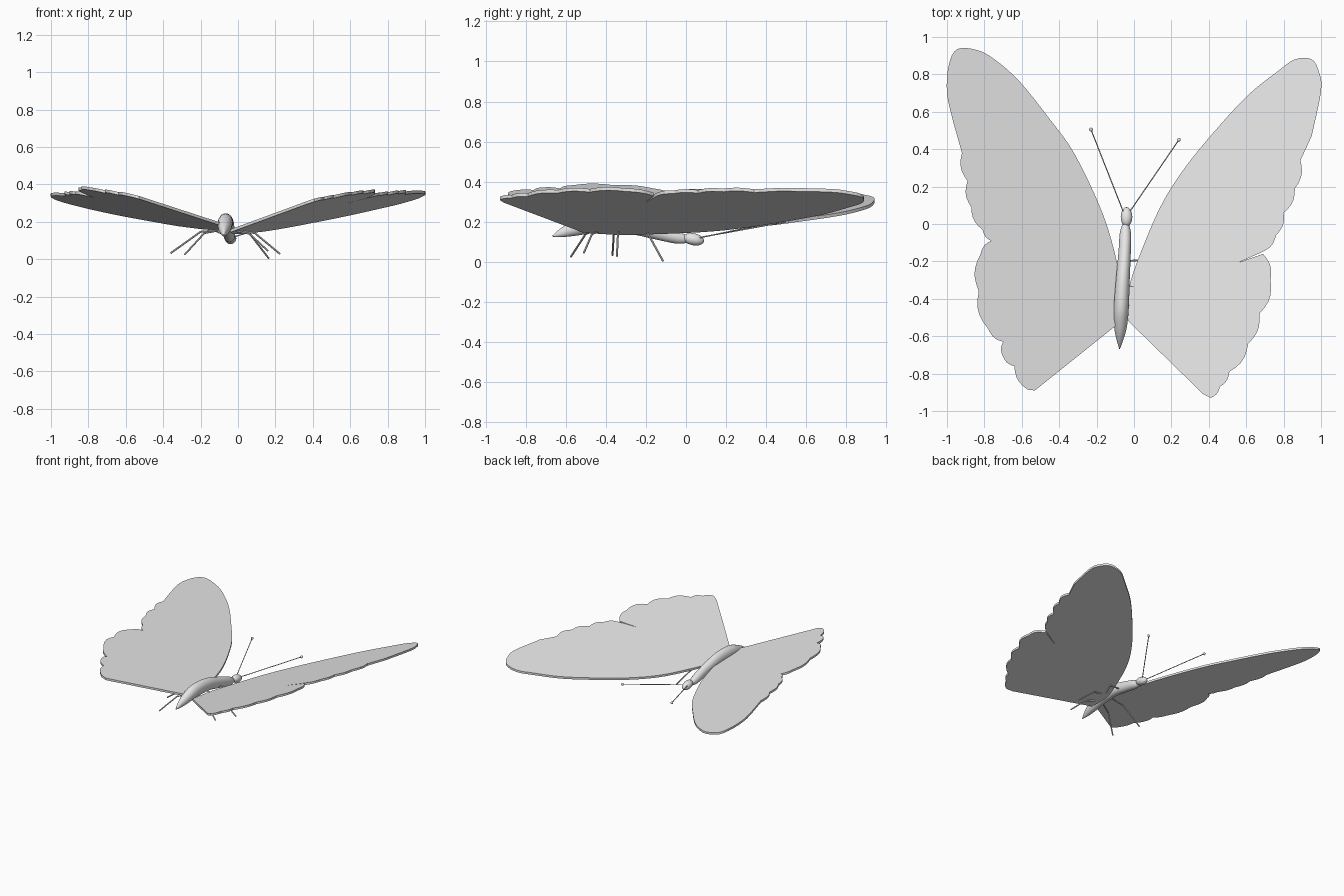
import bpy
import bmesh
import math
from mathutils import Vector, Matrix

default_cube = bpy.data.objects.get("Cube")
if default_cube:
    bpy.data.objects.remove(default_cube, do_unlink=True)

# One plain material for the whole insect
GREY = (0.8, 0.8, 0.8, 1)
grey = bpy.data.materials.new("plain_grey")
grey.use_nodes = True
grey.diffuse_color = GREY
for node in grey.node_tree.nodes:
    if node.type == 'BSDF_PRINCIPLED':
        node.inputs["Base Color"].default_value = GREY


def finish(name, bm, smooth=False):
    """Turn a bmesh into a named object in the scene."""
    bmesh.ops.recalc_face_normals(bm, faces=bm.faces)
    mesh = bpy.data.meshes.new(name)
    bm.to_mesh(mesh)
    bm.free()
    mesh.materials.append(grey)
    for polygon in mesh.polygons:
        polygon.use_smooth = smooth
    obj = bpy.data.objects.new(name, mesh)
    bpy.context.scene.collection.objects.link(obj)
    return obj


def smooth_path(points, steps=4):
    """Catmull-Rom curve through points of any dimension."""
    pts = [Vector(p) for p in points]
    pts = [pts[0]] + pts + [pts[-1]]
    path = []
    for a, b, c, d in zip(pts, pts[1:], pts[2:], pts[3:]):
        for i in range(steps):
            t = i / steps
            path.append(b + (c - a) * (t / 2)
                        + (a * 2 - b * 5 + c * 4 - d) * (t ** 2 / 2)
                        + (b * 3 - a - c * 3 + d) * (t ** 3 / 2))
    return path + [pts[-1]]


def scallops(valleys, side, steps=5):
    """Outward bulging arcs between neighbouring valley points."""
    pts = [Vector(p) for p in valleys]
    path = []
    for a, b in zip(pts, pts[1:]):
        along = b - a
        outward = Vector((-along.y, along.x)) * side
        for i in range(steps):
            t = i / steps
            path.append(a + along * t + outward * (0.14 * math.sin(math.pi * t)))
    return path + [pts[-1]]


def wing(name, outline, base, slope_x, slope_y, thickness=0.016):
    """Flat plate lying on a tilted plane."""
    bm = bmesh.new()
    verts = []
    for p in outline:
        height = base + slope_x * p.x + slope_y * p.y
        verts.append(bm.verts.new((p.x, p.y, height)))
    bottom = bm.faces.new(verts)
    extruded = bmesh.ops.extrude_face_region(bm, geom=[bottom],
                                             use_keep_orig=True)
    top = [g for g in extruded["geom"] if isinstance(g, bmesh.types.BMVert)]
    bmesh.ops.translate(bm, verts=top, vec=(0, 0, thickness))
    return finish(name, bm)


def rod(name, points, radius):
    """Thin jointed rod following a polyline."""
    bm = bmesh.new()
    pts = [Vector(p) for p in points]
    for a, b in zip(pts, pts[1:]):
        along = b - a
        turn = along.to_track_quat('Z', 'Y').to_matrix().to_4x4()
        bmesh.ops.create_cone(
            bm, cap_ends=True, segments=8, radius1=radius, radius2=radius,
            depth=along.length,
            matrix=Matrix.Translation((a + b) / 2) @ turn)
    return finish(name, bm)


def ball(name, centre, radii, tilt=0):
    """Smooth ellipsoid, optionally pitched about x."""
    bm = bmesh.new()
    bmesh.ops.create_uvsphere(
        bm, u_segments=20, v_segments=12, radius=1,
        matrix=Matrix.Translation(centre) @ Matrix.Rotation(tilt, 4, 'X')
        @ Matrix.Diagonal((*radii, 1)))
    return finish(name, bm, smooth=True)


# Left wing: smooth leading edge, scalloped trailing edge with a slit
left_lead = [(-0.03, -0.35), (0.01, -0.22), (0.13, 0.07), (0.25, 0.27),
             (0.4, 0.46), (0.6, 0.68), (0.76, 0.81), (0.86, 0.88),
             (0.95, 0.88), (0.99, 0.81), (1, 0.71), (0.95, 0.47)]
left_fore = [(0.89, 0.34), (0.86, 0.19), (0.8, 0.06), (0.76, -0.06),
             (0.685, -0.15)]
left_hind = [(0.69, -0.16), (0.73, -0.3), (0.67, -0.48), (0.61, -0.64),
             (0.51, -0.79), (0.46, -0.87), (0.41, -0.93)]
left_slit = [Vector((0.56, -0.205))]
left_root = [Vector((0.37, -0.91)), Vector((-0.04, -0.51))]
wing("left_wing",
     smooth_path(left_lead) + scallops(left_fore, 1) + left_slit
     + scallops(left_hind, 1) + left_root,
     base=0.115, slope_x=0.29, slope_y=-0.08)

# Right wing: a little longer in front, with a shallow notch
right_lead = [(-0.07, -0.35), (-0.09, -0.21), (-0.165, 0.05), (-0.315, 0.37),
              (-0.45, 0.56), (-0.61, 0.76), (-0.745, 0.88), (-0.84, 0.93),
              (-0.945, 0.935), (-0.99, 0.85), (-1, 0.7), (-0.965, 0.54)]
right_trail = [(-0.92, 0.38), (-0.89, 0.23), (-0.87, 0.09), (-0.81, -0.03),
               (-0.765, -0.09), (-0.82, -0.16), (-0.83, -0.36),
               (-0.78, -0.56), (-0.7, -0.63), (-0.7, -0.71), (-0.64, -0.76),
               (-0.57, -0.885)]
right_root = [Vector((-0.53, -0.89)), Vector((-0.08, -0.53))]
wing("right_wing",
     smooth_path(right_lead) + scallops(right_trail, -1) + right_root,
     base=0.117, slope_x=-0.27, slope_y=-0.07)

# Body: elliptical rings given as x, y, z, half width, half height
stations = [(-0.045, 0.005, 0.112, 0.015, 0.018),
            (-0.046, -0.05, 0.125, 0.03, 0.034),
            (-0.05, -0.15, 0.153, 0.033, 0.042),
            (-0.06, -0.3, 0.19, 0.037, 0.048),
            (-0.068, -0.45, 0.193, 0.04, 0.05),
            (-0.072, -0.55, 0.17, 0.034, 0.04),
            (-0.075, -0.62, 0.147, 0.018, 0.024),
            (-0.077, -0.667, 0.128, 0.002, 0.003)]
SIDES = 24
bm = bmesh.new()
rings = []
for x, y, z, wide, tall in smooth_path(stations):
    ring = []
    for i in range(SIDES):
        angle = math.tau * i / SIDES
        ring.append(bm.verts.new((x + wide * math.cos(angle), y,
                                  z + tall * math.sin(angle))))
    rings.append(ring)
for first, second in zip(rings, rings[1:]):
    for i in range(SIDES):
        j = (i + 1) % SIDES
        bm.faces.new((first[i], first[j], second[j], second[i]))
bm.faces.new(rings[0])
bm.faces.new(rings[-1])
finish("body", bm, smooth=True)

ball("head", (-0.04, 0.038, 0.112), (0.031, 0.053, 0.03), tilt=-0.2)

# Antennae with small knobs
for side, start, end in (("left", (-0.02, 0.07, 0.12), (0.24, 0.45, 0.2)),
                         ("right", (-0.055, 0.06, 0.12), (-0.23, 0.505, 0.2))):
    rod(side + "_antenna", [start, end], 0.003)
    ball(side + "_antenna_knob", end, (0.01, 0.01, 0.01))

# Legs: hip, knee and foot
legs = {
    "left_front_leg": [(-0.05, -0.2, 0.15), (0.06, -0.19, 0.14), (0.165, -0.115, 0.004)],
    "left_middle_leg": [(-0.06, -0.33, 0.16), (0.09, -0.34, 0.14), (0.225, -0.345, 0.028)],
    "left_rear_leg": [(-0.06, -0.42, 0.16), (0.06, -0.47, 0.137), (0.16, -0.51, 0.045)],
    "right_middle_leg": [(-0.06, -0.35, 0.16), (-0.2, -0.36, 0.147), (-0.36, -0.367, 0.033)],
    "right_rear_leg": [(-0.07, -0.44, 0.16), (-0.18, -0.5, 0.14), (-0.285, -0.575, 0.025)],
}
for name, joints in legs.items():
    rod(name, joints, 0.005)
